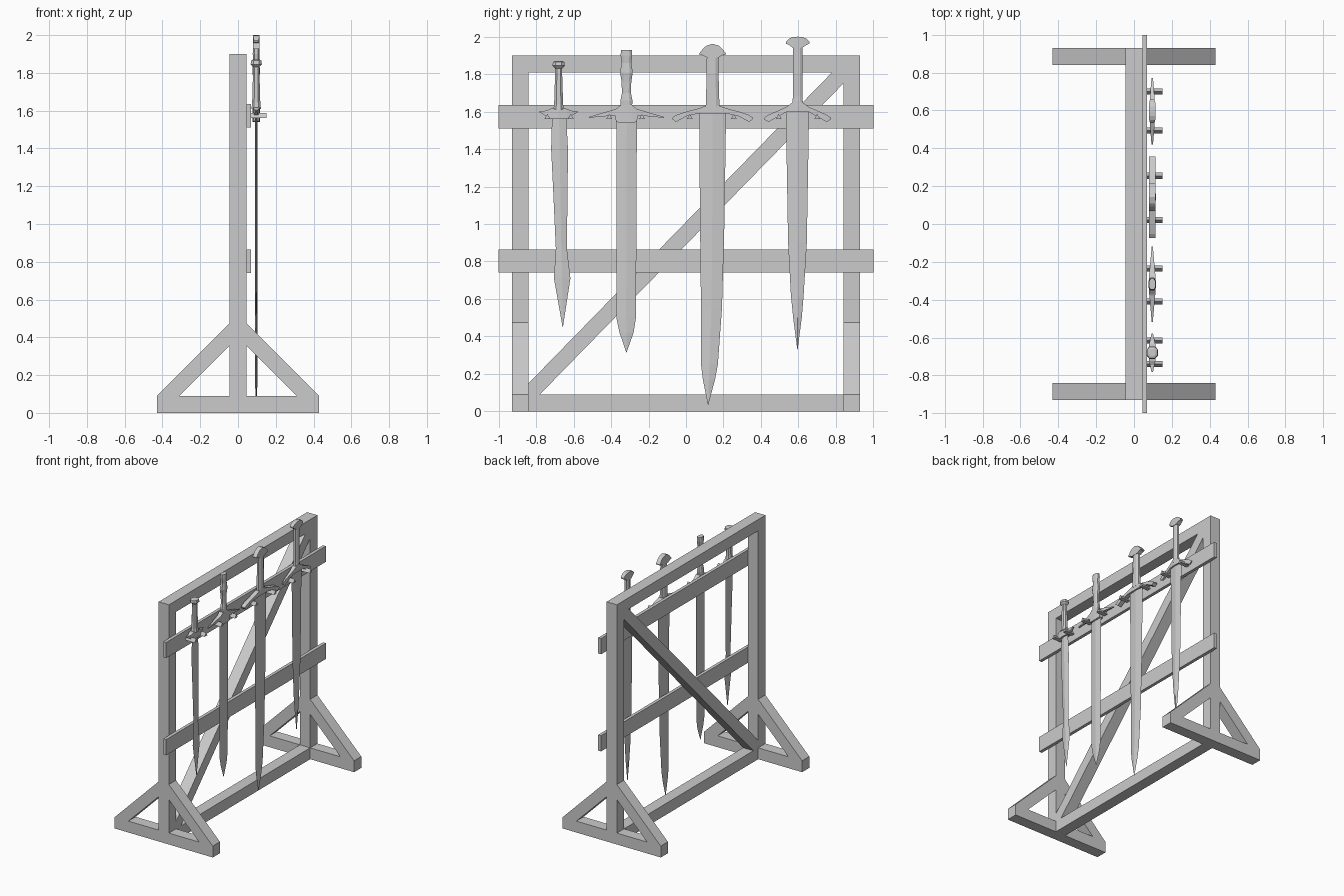
import bpy
import bmesh

cube = bpy.data.objects.get("Cube")
if cube:
    bpy.data.objects.remove(cube, do_unlink=True)

GREY = 0.6
grey = bpy.data.materials.new("plain grey")
grey.use_nodes = True
grey.diffuse_color = (GREY, GREY, GREY, 1)
grey.node_tree.nodes["Principled BSDF"].inputs["Base Color"].default_value = (GREY, GREY, GREY, 1)


def loft(name, rings):
    """Skin a row of equal-length point rings and cap both ends."""
    bm = bmesh.new()
    rows = [[bm.verts.new(p) for p in ring] for ring in rings]
    count = len(rows[0])
    for a, b in zip(rows, rows[1:]):
        for i in range(count):
            j = (i + 1) % count
            bm.faces.new((a[i], a[j], b[j], b[i]))
    bm.faces.new(rows[0])
    bm.faces.new(rows[-1])
    bmesh.ops.recalc_face_normals(bm, faces=bm.faces)
    mesh = bpy.data.meshes.new(name)
    bm.to_mesh(mesh)
    bm.free()
    mesh.materials.append(grey)
    obj = bpy.data.objects.new(name, mesh)
    bpy.context.collection.objects.link(obj)
    return obj


def prism_x(name, yz, x0, x1):
    return loft(name, [[(x, y, z) for y, z in yz] for x in (x0, x1)])


def prism_y(name, xz, y0, y1):
    return loft(name, [[(x, y, z) for x, z in xz] for y in (y0, y1)])


def rect(a0, a1, b0, b1):
    return [(a0, b0), (a1, b0), (a1, b1), (a0, b1)]


# Wooden frame
T = 0.045          # half thickness of the timber
IN, OUT = 0.84, 0.93
BAR, TOP = 0.09, 1.9
prism_x("bottom_beam", rect(-IN, IN, 0, BAR), -T, T)
prism_x("top_beam", rect(-IN, IN, TOP - BAR, TOP), -T, T)
W = 0.06
prism_x("diagonal_brace", [(-IN, BAR), (-IN + W, BAR), (IN, TOP - BAR - W),
                           (IN, TOP - BAR), (IN - W, TOP - BAR), (-IN, BAR + W)], -T, T)
for side, label in ((-1, "right"), (1, "left")):
    y0, y1 = sorted((side * IN, side * OUT))
    prism_x(label + "_post", rect(y0, y1, 0, TOP), -T, T)
    prism_y(label + "_foot", rect(-0.43, 0.43, 0, BAR), y0, y1)
    for s, end in ((-1, "back"), (1, "front")):
        prism_y(f"{label}_{end}_strut",
                [(s * 0.43, BAR), (s * 0.31, BAR), (s * T, 0.355), (s * T, 0.475)], y0, y1)

# Rails carrying the swords
prism_x("upper_rail", rect(-1, 1, 1.51, 1.635), T, 0.07)
prism_x("lower_rail", rect(-1, 1, 0.74, 0.865), T, 0.07)

# Triangular pegs
for y in (-0.74, -0.615, -0.41, -0.235, 0.02, 0.255, 0.495, 0.70):
    prism_x("peg", [(y - 0.016, 1.56), (y + 0.016, 1.56), (y, 1.588)], 0.07, 0.15)

X = 0.0965         # plane in which the swords hang


def blade(name, stations, t=0.007):
    """Diamond-section blade from (z, left edge, right edge)."""
    rings = []
    for z, a, b in stations:
        mid = (a + b) / 2
        thick = t if b - a > 0.01 else 0.001
        rings.append([(X, a, z), (X + thick, mid, z), (X, b, z), (X - thick, mid, z)])
    loft(name, rings)


def grip(name, yc, stations, squash=0.9):
    """Eight-sided handle from (z, half width)."""
    rings = []
    for z, w in stations:
        d, k = w * squash, 0.5
        rings.append([(X + u * d, yc + v * w, z) for u, v in
                      ((1, k), (k, 1), (-k, 1), (-1, k), (-1, -k), (-k, -1), (k, -1), (1, -k))])
    loft(name, rings)


def crosspiece(name, yc, half):
    """Symmetric bar from (offset, low z, high z, half thickness), centre outward."""
    full = [(-o, a, b, t) for o, a, b, t in reversed(half) if o > 0] + half
    loft(name, [[(X - t, yc + o, a), (X + t, yc + o, a), (X + t, yc + o, b), (X - t, yc + o, b)]
                for o, a, b, t in full])


# Short leaf-shaped sword
blade("leaf_blade", [(1.58, -0.715, -0.64), (1.4, -0.72, -0.63), (1.2, -0.71, -0.632),
                     (0.87, -0.695, -0.636), (0.71, -0.705, -0.617), (0.45, -0.659, -0.657)])
crosspiece("leaf_guard", -0.68, [(0, 1.56, 1.62, 0.02), (0.045, 1.56, 1.615, 0.016),
                                 (0.065, 1.575, 1.605, 0.012), (0.102, 1.597, 1.603, 0.004)])
grip("leaf_grip", -0.68, [(1.61, 0.028), (1.64, 0.024), (1.83, 0.018), (1.845, 0.033),
                          (1.865, 0.03), (1.87, 0.02)])

# Broad sword with a waisted handle
blade("broad_blade", [(1.58, -0.37, -0.262), (0.5, -0.372, -0.267), (0.42, -0.355, -0.28),
                      (0.315, -0.319, -0.317)])
crosspiece("broad_guard", -0.318, [(0, 1.54, 1.635, 0.019), (0.03, 1.54, 1.635, 0.018),
                                   (0.055, 1.545, 1.615, 0.016), (0.062, 1.58, 1.612, 0.015),
                                   (0.2, 1.567, 1.572, 0.003)])
grip("broad_grip", -0.318, [(1.62, 0.03), (1.66, 0.032), (1.7, 0.024), (1.76, 0.026), (1.81, 0.034),
                            (1.86, 0.026), (1.9, 0.031), (1.93, 0.029)], 0.6)

# Long sword with a domed pommel
blade("long_blade", [(1.6, 0.07, 0.214), (1, 0.075, 0.205), (0.55, 0.08, 0.192), (0.25, 0.08, 0.17),
                     (0.17, 0.09, 0.155), (0.035, 0.117, 0.119)])
crosspiece("long_guard", 0.142, [(0, 1.59, 1.635, 0.0175), (0.04, 1.59, 1.63, 0.0175),
                                 (0.075, 1.59, 1.617, 0.0175), (0.14, 1.575, 1.6, 0.0175),
                                 (0.195, 1.545, 1.582, 0.0175), (0.215, 1.56, 1.568, 0.0175)])
grip("long_grip", 0.142, [(1.62, 0.037), (1.75, 0.033), (1.9, 0.031)], 0.5)
crosspiece("long_pommel", 0.142, [(0, 1.89, 1.962, 0.0175), (0.033, 1.89, 1.952, 0.0175),
                                  (0.05, 1.9, 1.937, 0.0175), (0.072, 1.905, 1.91, 0.0175)])

# Slender sword with a swept guard
blade("slender_blade", [(1.6, 0.533, 0.657), (0.9, 0.545, 0.645), (0.62, 0.56, 0.628),
                        (0.5, 0.572, 0.618), (0.33, 0.594, 0.596)])
crosspiece("slender_guard", 0.596, [(0, 1.6, 1.66, 0.018), (0.03, 1.6, 1.647, 0.016),
                                    (0.06, 1.598, 1.625, 0.013), (0.155, 1.545, 1.583, 0.006),
                                    (0.177, 1.557, 1.568, 0.003)])
grip("slender_grip", 0.596, [(1.63, 0.03), (1.68, 0.025), (1.95, 0.025)], 0.6)
crosspiece("slender_pommel", 0.596, [(0, 1.94, 2, 0.018), (0.025, 1.94, 1.998, 0.018),
                                     (0.045, 1.955, 1.99, 0.016), (0.063, 1.963, 1.972, 0.012)])
